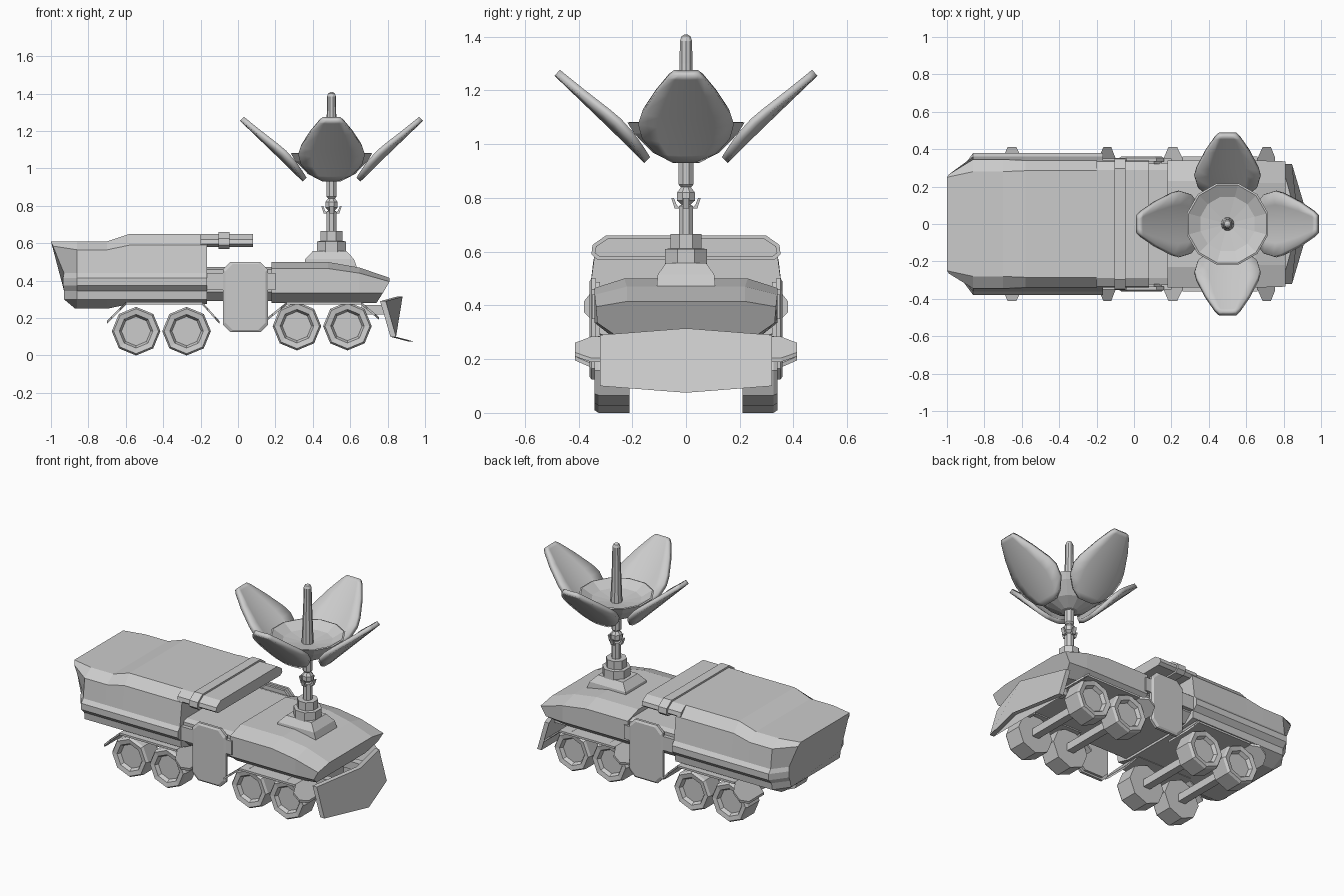
import bpy, bmesh
from math import pi, cos, sin
from mathutils import Vector, Matrix

if "Cube" in bpy.data.objects:
    bpy.data.objects.remove(bpy.data.objects["Cube"])

def finish(name, bm):
    bmesh.ops.recalc_face_normals(bm, faces=bm.faces)
    me = bpy.data.meshes.new(name)
    bm.to_mesh(me)
    bm.free()
    ob = bpy.data.objects.new(name, me)
    bpy.context.collection.objects.link(ob)
    return ob

def loft(name, rings):
    """Skin closed rings of points and cap both ends."""
    bm = bmesh.new()
    vs = [[bm.verts.new(p) for p in r] for r in rings]
    n = len(vs[0])
    for a, b in zip(vs, vs[1:]):
        for i in range(n):
            bm.faces.new((a[i], a[(i + 1) % n], b[(i + 1) % n], b[i]))
    bm.faces.new(vs[0])
    bm.faces.new(vs[-1])
    return finish(name, bm)

def hull(name, halves):
    """Loft half sections (x, y, z) mirrored over y = 0."""
    return loft(name, [h + [(x, -y, z) for x, y, z in reversed(h)] for h in halves])

def at(x, yz):
    return [(x, y, z) for y, z in yz]

def box(name, x0, x1, y0, y1, z0, z1):
    return loft(name, [[(x0, y0, z), (x1, y0, z), (x1, y1, z), (x0, y1, z)] for z in (z0, z1)])

def turned(name, prof, cx, n=8, phase=0.0):
    """Stack of regular polygons (radius, z) around a vertical axis."""
    return loft(name, [[(cx + r * cos(phase + 2 * pi * i / n), r * sin(phase + 2 * pi * i / n), z)
                        for i in range(n)] for r, z in prof])

# Rear hull
full = [(.25, .275), (.345, .30), (.35, .345), (.38, .375), (.38, .415), (.36, .44), (.34, .59), (.285, .65)]
low = [(.25, .25)] + full[1:6] + [(.345, .565), (.28, .61)]
tail_x = (-.87, -.93, -.93, -.935, -.935, -.93, -.99, -1.0)
tail_y = (.22, .25, .26, .28, .28, .27, .265, .25)
tail = [(x, y, z) for x, y, (_, z) in zip(tail_x, tail_y, low)]
tail[6] = (-.99, .265, .585)
hull("rear_hull", [at(-.165, full), at(-.58, full), at(-.70, low), at(-.86, low), tail])

# Roof plate overhanging the joint, and its clamp band
roof = [(.32, .58), (.34, .595), (.335, .62), (.29, .65)]
hull("roof_plate", [at(-.2, roof), at(.08, roof)])
band = [(.33, .57), (.352, .59), (.348, .625), (.297, .661)]
hull("roof_band", [at(-.105, band), at(-.045, band)])

# Front hull
fs = [(.27, .28), (.34, .335), (.34, .465), (.23, .50)]
hull("front_hull", [at(.18, fs), at(.48, fs),
                    at(.65, [(.27, .28), (.34, .335), (.34, .44), (.22, .47)]),
                    [(.74, .25, .28), (.775, .33, .335), (.81, .335, .395), (.81, .22, .415)]])

# Articulated middle and side bars
hull("joint", [at(x, [(.27, .29), (.325, .34), (.325, .46), (.29, .472)]) for x in (-.2, .2)])

# Side panels: bevelled octagonal doors
def octagon(s, y, inset):
    x0, x1, z0, z1, c = -.08 + inset, .16 - inset, .125 + inset, .50 - inset, .04
    return [(x, s * y, z) for x, z in
            ((x0 + c, z0), (x1 - c, z0), (x1, z0 + c), (x1, z1 - c),
             (x1 - c, z1), (x0 + c, z1), (x0, z1 - c), (x0, z0 + c))]

for s, side in ((-1, "right"), (1, "left")):
    box(side + "_joint_bar", -.17, .2, s * .30, s * .35, .35, .44)
    loft(side + "_door", [octagon(s, .32, .012), octagon(s, .335, .012), octagon(s, .335, 0),
                          octagon(s, .352, 0), octagon(s, .36, .012)])

    # Wheels with dished outer faces
    for i, (cx, cz) in enumerate(((-.545, .13), (-.275, .13), (.315, .157), (.585, .157))):
        prof = ((.13, .21), (.13, .325), (.12, .34), (.09, .335), (.078, .312))
        loft(f"{side}_wheel_{i}", [[(cx + r * cos(k * pi / 4), s * y, cz + r * sin(k * pi / 4))
                                    for k in range(8)] for r, y in prof])

    # Mudguards: thin shelf with a chamfered flap at each end
    for name, a, b, c, d, z0 in (("rear", -.70, -.60, -.19, -.10, .185), ("front", .16, .26, .66, .755, .205)):
        box(f"{side}_{name}_mudguard", b, c, s * .18, s * .36, .272, .285)
        for end, xt, xb in (("back", b, a), ("fore", c, d)):
            out = ((.2, 0), (.35, 0), (.413, .3), (.413, .75), (.355, 1), (.2, 1))
            loft(f"{side}_{name}_{end}_flap",
                 [[(xt + (xb - xt) * t, s * y, .285 + (z0 - .285) * t + dz) for y, t in out]
                  for dz in (0, -.015)])

# Axles
for i, (cx, cz) in enumerate(((-.545, .13), (-.275, .13), (.315, .157), (.585, .157))):
    box(f"axle_{i}", cx - .025, cx + .025, -.22, .22, cz - .025, cz + .025)

# V-shaped plough blade and its bracket
loft("plough_blade", [[(.79 + d, y, .29), (.88 + d, 0, .315), (.79 + d, -y, .29),
                       (.845 + d, -y, .10), (.94 + d, 0, .075), (.845 + d, y, .10)]
                      for y, d in ((.32, 0), (.32, -.03))])
for s in (-1, 1):
    box("plough_arm", .66, .83, s * .12, s * .17, .22, .27)

# Mast base, drums and pole
MX = .5
loft("mast_base", [[(x0, -y, z), (x1, -y, z), (x1, y, z), (x0, y, z)]
                   for x0, x1, y, z in ((.35, .64, .11, .46), (.36, .62, .105, .515), (.40, .58, .075, .558))])
turned("mast_drum", [(.085, .545), (.085, .61), (.063, .612), (.063, .665)], MX, 8, pi / 8)
turned("mast_pole", [(.029, .66), (.029, .77), (.018, .775), (.036, .79), (.036, .82),
                     (.02, .84), (.03, .85), (.03, .95)], MX, 8, pi / 8)
for k in range(4):
    prong = loft("mast_prong", [[(.02, -.012, .76), (.042, -.012, .76), (.055, -.012, .80), (.045, -.012, .80), (.035, -.012, .775)],
                                [(.02, .012, .76), (.042, .012, .76), (.055, .012, .80), (.045, .012, .80), (.035, .012, .775)]])
    prong.matrix_world = Matrix.Translation((MX, 0, 0)) @ Matrix.Rotation(k * pi / 2, 4, 'Z')

# Dish bowl and feed spike
turned("dish_bowl", [(.05, .93), (.13, .97), (.20, 1.04), (.225, 1.08), (.215, 1.083), (.15, 1.045), (.04, 1.03)],
       MX, 12, pi / 12)
turned("feed_spike", [(.036, 1.02), (.025, 1.30), (.024, 1.385), (.017, 1.402), (.006, 1.408)], MX, 10)

# Four cupped dish petals
rows = ((0, .05), (.08, .11), (.22, .16), (.38, .175), (.5, .163), (.75, .115), (.95, .065), (1, .045))
for k in range(4):
    bm = bmesh.new()
    inward = Vector((-.69, 0, .72))
    grid = [[bm.verts.new(Vector((.145 + .335 * t, w * u, .94 + .325 * t))
                          + inward * (.03 * (w * u / .175) ** 2))
             for u in (-1, -.6, -.2, .2, .6, 1)] for t, w in rows]
    for a, b in zip(grid, grid[1:]):
        for i in range(5):
            bm.faces.new((a[i], a[i + 1], b[i + 1], b[i]))
    petal = finish(f"dish_petal_{k}", bm)
    petal.matrix_world = Matrix.Translation((MX, 0, 0)) @ Matrix.Rotation(k * pi / 2, 4, 'Z')
    mod = petal.modifiers.new("thickness", 'SOLIDIFY')
    mod.thickness = .028
    mod.offset = 0
    bpy.ops.object.select_all(action='DESELECT')
    petal.select_set(True)
    bpy.context.view_layer.objects.active = petal
    bpy.ops.object.shade_smooth_by_angle(angle=.5)
